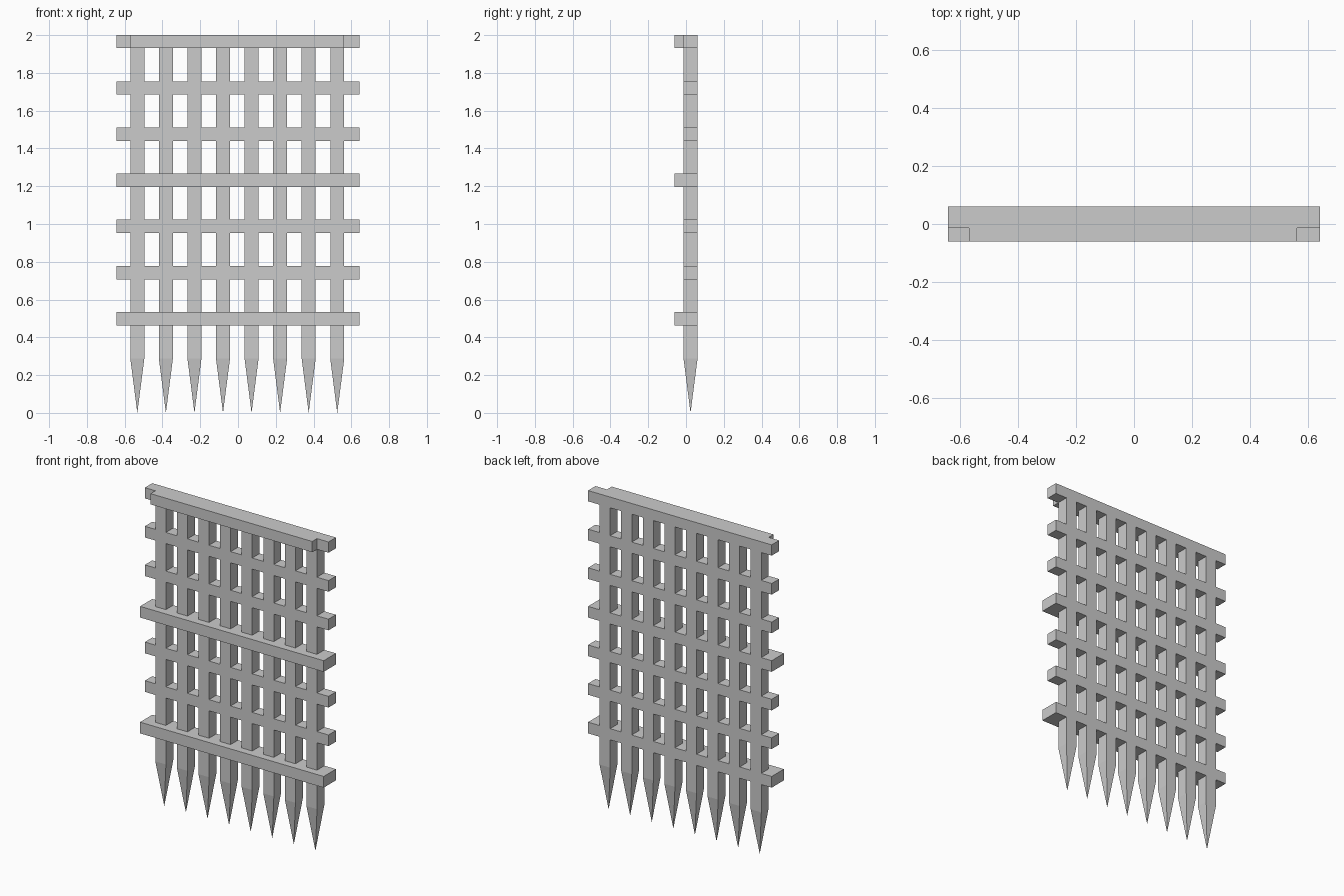
import bpy, bmesh

if "Cube" in bpy.data.objects:
    bpy.data.objects.remove(bpy.data.objects["Cube"])

BACK, MID, FRONT = 0.061, -0.013, -0.061     # depth planes
HALF = 0.643                                 # half width
SPIKE_Z = 0.287
W = 0.074                                    # upright width
uprights = [(-0.57 + i * 0.1512, -0.57 + i * 0.1512 + W) for i in range(8)]
rows = [(0.463 + i * 0.2444, 0.534 + i * 0.2443) for i in range(7)]
rows[-1] = (1.932, 2.0)


def finish(bm, name):
    bmesh.ops.recalc_face_normals(bm, faces=bm.faces)
    me = bpy.data.meshes.new(name)
    bm.to_mesh(me)
    bm.free()
    ob = bpy.data.objects.new(name, me)
    bpy.context.collection.objects.link(ob)
    return ob


def box(name, x0, x1, y0, y1, z0, z1):
    bm = bmesh.new()
    bmesh.ops.create_cube(bm, size=1)
    for v in bm.verts:
        v.co = ((x0 + x1) / 2 + v.co.x * (x1 - x0),
                (y0 + y1) / 2 + v.co.y * (y1 - y0),
                (z0 + z1) / 2 + v.co.z * (z1 - z0))
    return finish(bm, name)


# Flush lattice: fill the occupied grid cells, then extrude through the depth
xs = [-HALF] + [x for u in uprights for x in u] + [HALF]
zs = [SPIKE_Z] + [z for r in rows for z in r]
bm = bmesh.new()
grid = [[bm.verts.new((x, MID, z)) for z in zs] for x in xs]
for i in range(len(xs) - 1):
    for j in range(len(zs) - 1):
        if i % 2 or j % 2:
            bm.faces.new((grid[i][j], grid[i + 1][j], grid[i + 1][j + 1], grid[i][j + 1]))
bmesh.ops.delete(bm, geom=[v for v in bm.verts if not v.link_faces], context='VERTS')
ext = bmesh.ops.extrude_face_region(bm, geom=bm.faces[:], use_keep_orig=True)
for v in ext['geom']:
    if isinstance(v, bmesh.types.BMVert):
        v.co.y = BACK
finish(bm, "lattice")

# Pointed feet under every upright
bm = bmesh.new()
for x0, x1 in uprights:
    ring = [bm.verts.new((x, y, SPIKE_Z)) for x, y in
            ((x0, MID), (x1, MID), (x1, BACK), (x0, BACK))]
    tip = bm.verts.new(((x0 + x1) / 2, (MID + BACK) / 2, 0))
    for k in range(4):
        bm.faces.new((ring[k], ring[(k + 1) % 4], tip))
    bm.faces.new(ring)
finish(bm, "spikes")

# Raised front rails; the top one is shorter
for name, r in (("lower_rail", rows[0]), ("middle_rail", rows[3])):
    box(name, -HALF, HALF, FRONT, MID, *r)
box("top_rail", uprights[0][0], uprights[-1][1], FRONT, MID, *rows[6])
